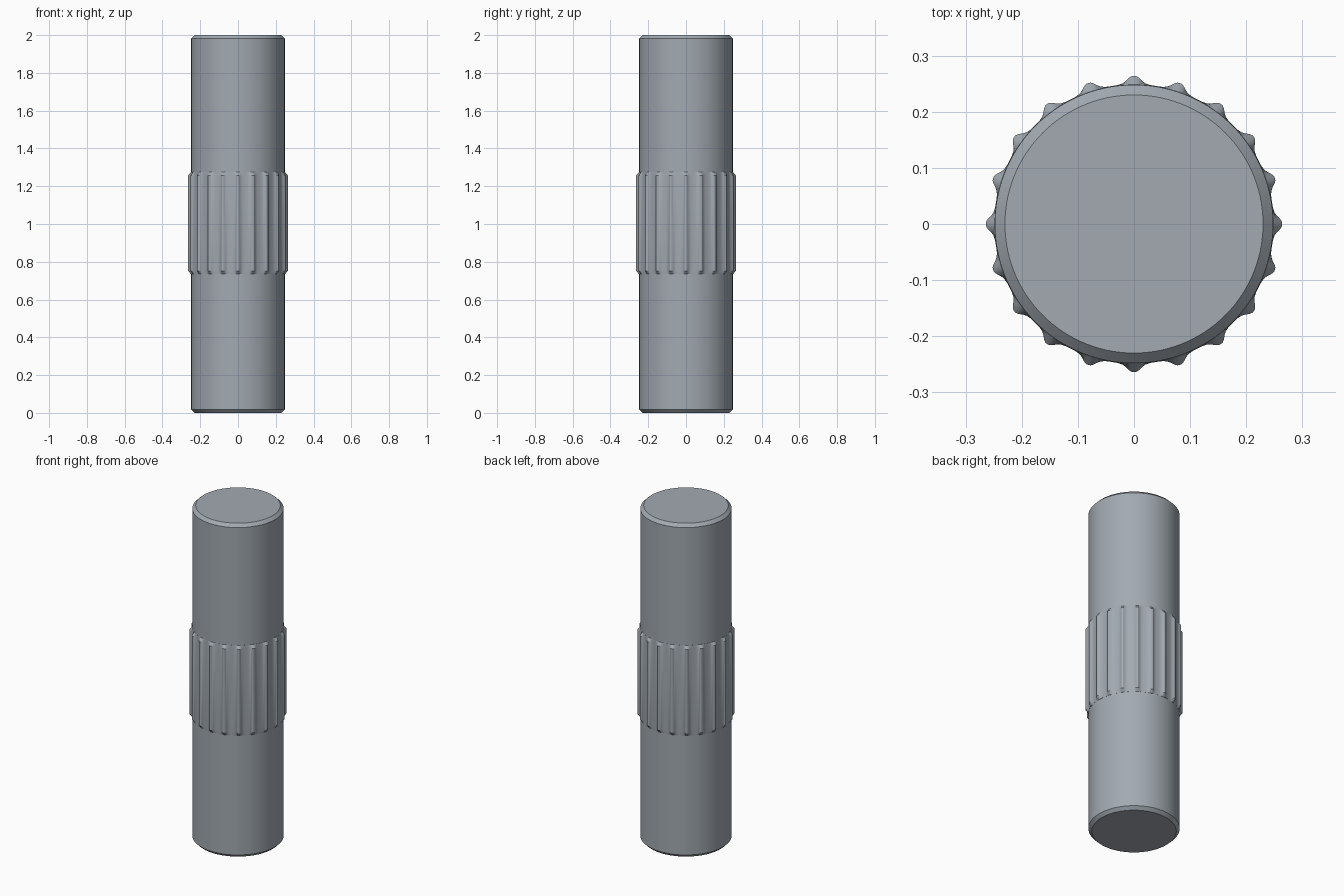
import bpy, bmesh, math

if "Cube" in bpy.data.objects:
    bpy.data.objects.remove(bpy.data.objects["Cube"])

steel = bpy.data.materials.new("steel grey")
steel.diffuse_color = (0.36, 0.40, 0.44, 1)
steel.use_nodes = True
steel.node_tree.nodes["Principled BSDF"].inputs["Base Color"].default_value = steel.diffuse_color


def loft(name, rings, angle):
    """Join closed rings of points bottom to top and cap both ends."""
    bm = bmesh.new()
    loops = [[bm.verts.new(p) for p in ring] for ring in rings]
    for a, b in zip(loops, loops[1:]):
        n = len(a)
        for i in range(n):
            j = (i + 1) % n
            bm.faces.new((a[i], a[j], b[j], b[i]))
    bm.faces.new(loops[0][::-1])
    bm.faces.new(loops[-1])
    mesh = bpy.data.meshes.new(name)
    bm.to_mesh(mesh)
    bm.free()
    mesh.materials.append(steel)
    obj = bpy.data.objects.new(name, mesh)
    bpy.context.collection.objects.link(obj)
    bpy.ops.object.select_all(action='DESELECT')
    obj.select_set(True)
    bpy.context.view_layer.objects.active = obj
    bpy.ops.object.shade_smooth_by_angle(angle=math.radians(angle))
    return obj


def polar(deg, r, z):
    a = math.radians(deg)
    return (r * math.cos(a), r * math.sin(a), z)


# Plain round pin with chamfered ends
R = 0.248
profile = [(0.23, 0), (R, 0.018), (R, 1.982), (0.23, 2)]
loft("pin_shaft", [[polar(i * 3, r, z) for i in range(120)] for r, z in profile], 30)

# Ridged grip band: 20 rounded teeth with concave valleys and bevelled ends
TEETH = 20
PITCH = 360 / TEETH
half = [(0.9, 0.2637), (2.0, 0.2605), (3.2, 0.2555), (4.6, 0.2515), (6.5, 0.2495)]
tooth = [(-a, r) for a, r in reversed(half)] + [(0, 0.264)] + half + [(9, 0.249)]
section = [(t * PITCH + a, r) for t in range(TEETH) for a, r in tooth]
ends = [(0.734, 0.0), (0.752, 1.0), (1.257, 1.0), (1.275, 0.0)]
base = R + 0.0004
loft("ridged_band",
     [[polar(a, base + (r - base) * k, z) for a, r in section] for z, k in ends], 25)
